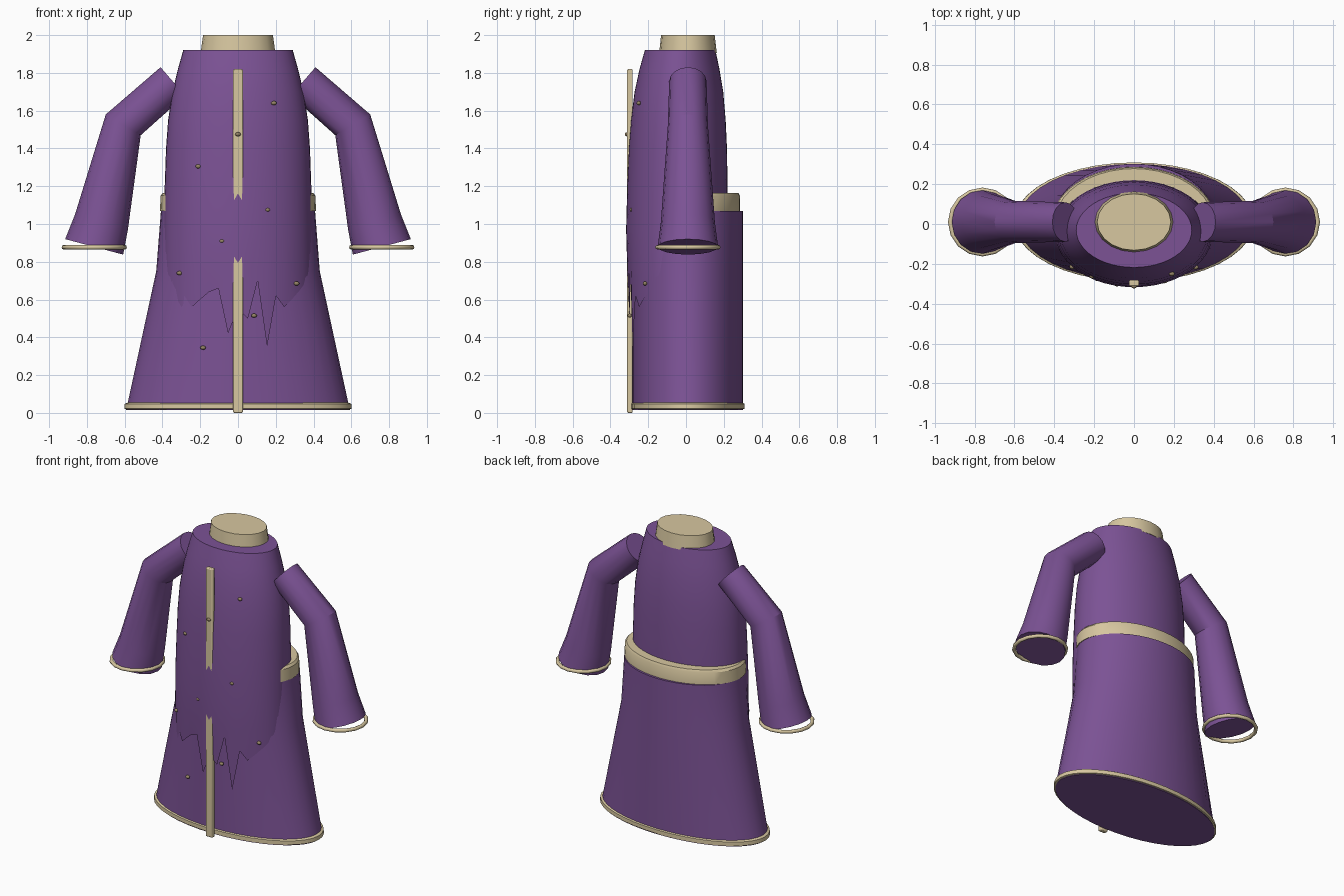
import bpy, bmesh, math
from mathutils import Vector

if "Cube" in bpy.data.objects:
    bpy.data.objects.remove(bpy.data.objects["Cube"])


def material(name, rgb):
    m = bpy.data.materials.new(name)
    m.diffuse_color = (*rgb, 1)
    m.use_nodes = True
    m.node_tree.nodes["Principled BSDF"].inputs["Base Color"].default_value = m.diffuse_color
    return m


PURPLE = material("purple_cloth", (0.20, 0.085, 0.30))
CREAM = material("cream_trim", (0.68, 0.57, 0.35))
BRONZE = material("stud_metal", (0.30, 0.23, 0.13))


def finish(obj, mat, mirror=False, angle=30):
    obj.data.materials.append(mat)
    bpy.ops.object.select_all(action='DESELECT')
    obj.select_set(True)
    bpy.context.view_layer.objects.active = obj
    bpy.ops.object.shade_smooth_by_angle(angle=math.radians(angle))
    if mirror:
        mod = obj.modifiers.new("mirror", 'MIRROR')
        helper = bpy.data.objects.get("mirror_centre")
        mod.mirror_object = helper
    return obj


def loft(name, rings, mat, n=32, caps=(True, True), hem=None, mirror=False):
    """Skin elliptical rings given as (centre, half axis u, half axis v)."""
    bm = bmesh.new()
    rows = []
    for k, (c, u, v) in enumerate(rings):
        row = []
        for i in range(n):
            a = math.tau * i / n
            p = Vector(c) + Vector(u) * math.cos(a) + Vector(v) * math.sin(a)
            if k == 0 and hem:
                p.z = hem(i)
            row.append(bm.verts.new(p))
        rows.append(row)
    for a, b in zip(rows, rows[1:]):
        for i in range(n):
            j = (i + 1) % n
            bm.faces.new((a[i], a[j], b[j], b[i]))
    if caps[0]:
        bm.faces.new(rows[0][::-1])
    if caps[1]:
        bm.faces.new(rows[-1])
    bmesh.ops.recalc_face_normals(bm, faces=bm.faces)
    me = bpy.data.meshes.new(name)
    bm.to_mesh(me)
    bm.free()
    obj = bpy.data.objects.new(name, me)
    bpy.context.collection.objects.link(obj)
    return finish(obj, mat, mirror)


def level(z, rx, front, back):
    return ((0, (front + back) / 2, z), (rx, 0, 0), (0, (back - front) / 2, 0))


def arm_ring(inner, outer, ry):
    i, o = Vector((inner[0], 0.01, inner[1])), Vector((outer[0], 0.01, outer[1]))
    return ((i + o) / 2, (o - i) / 2, (0, ry, 0))


centre = bpy.data.objects.new("mirror_centre", None)
centre.hide_render = True
bpy.context.collection.objects.link(centre)

# Flared skirt with its hem band
loft("skirt", [level(0.015, 0.592, -0.282, 0.302), level(0.75, 0.433, -0.282, 0.302),
               level(1.07, 0.408, -0.282, 0.302)], PURPLE, 40)
loft("hem_band", [level(0.018, 0.588, -0.278, 0.298), level(0.022, 0.602, -0.289, 0.309),
                  level(0.048, 0.600, -0.289, 0.309), level(0.056, 0.580, -0.278, 0.298)],
     CREAM, 40, (False, False))

# Upper robe, ending in a tattered hem over the skirt front
tatter = (0.62, 0.50, 0.66, 0.56, 0.70, 0.42, 0.60, 0.35, 0.55, 0.64)
loft("upper_robe", [level(0.5, 0.402, -0.302, 0.22), level(0.76, 0.398, -0.311, 0.22),
                    level(0.97, 0.394, -0.317, 0.22), level(1.2, 0.388, -0.311, 0.22),
                    level(1.4, 0.381, -0.303, 0.217), level(1.55, 0.370, -0.291, 0.21),
                    level(1.7, 0.347, -0.272, 0.197), level(1.82, 0.318, -0.246, 0.177),
                    level(1.92, 0.290, -0.218, 0.156)],
     PURPLE, 48, (False, True), hem=lambda i: tatter[i * 3 % 10])

# Belt and collar
loft("belt", [level(1.07, 0.413, -0.275, 0.287), level(1.15, 0.410, -0.272, 0.285),
              level(1.165, 0.398, -0.265, 0.278)], CREAM, 40)
loft("collar", [level(1.905, 0.198, -0.142, 0.163), level(2.0, 0.185, -0.132, 0.152)],
     CREAM, 20)

# Bent sleeves flaring to the cuffs
loft("sleeve", [arm_ring((0.28, 1.68), (0.41, 1.83), 0.099),
                arm_ring((0.515, 1.47), (0.70, 1.58), 0.106),
                arm_ring((0.583, 0.97), (0.863, 1.05), 0.143),
                arm_ring((0.608, 0.838), (0.915, 0.92), 0.16)],
     PURPLE, 16, mirror=True)
bpy.ops.mesh.primitive_torus_add(location=(0.761, 0.01, 0.877), major_radius=0.161,
                                 minor_radius=0.012, major_segments=16, minor_segments=8)
cuff = bpy.context.object
cuff.name = "cuff_trim"
finish(cuff, CREAM, True, 50)

# Front placket strip
bpy.ops.mesh.primitive_cube_add(size=1, location=(0, -0.297, 0.91))
placket = bpy.context.object
placket.name = "front_placket"
placket.scale = (0.052, 0.03, 1.82)
bpy.ops.object.transform_apply(location=False, rotation=False, scale=True)
bev = placket.modifiers.new("bevel", 'BEVEL')
bev.width, bev.segments = 0.006, 2
finish(placket, CREAM)

# Small studs scattered over the front
studs = [(0.19, -0.25, 1.64), (-0.21, -0.262, 1.305), (0.155, -0.286, 1.075),
         (-0.085, -0.302, 0.91), (-0.31, -0.215, 0.74), (0.31, -0.217, 0.685),
         (0.085, -0.298, 0.515), (-0.185, -0.275, 0.345), (0, -0.312, 1.475)]
for k, pos in enumerate(studs):
    bpy.ops.mesh.primitive_uv_sphere_add(segments=8, ring_count=6, radius=1, location=pos)
    stud = bpy.context.object
    stud.name = f"stud_{k + 1}"
    stud.scale = (0.015, 0.012, 0.011)
    finish(stud, BRONZE, angle=60)
